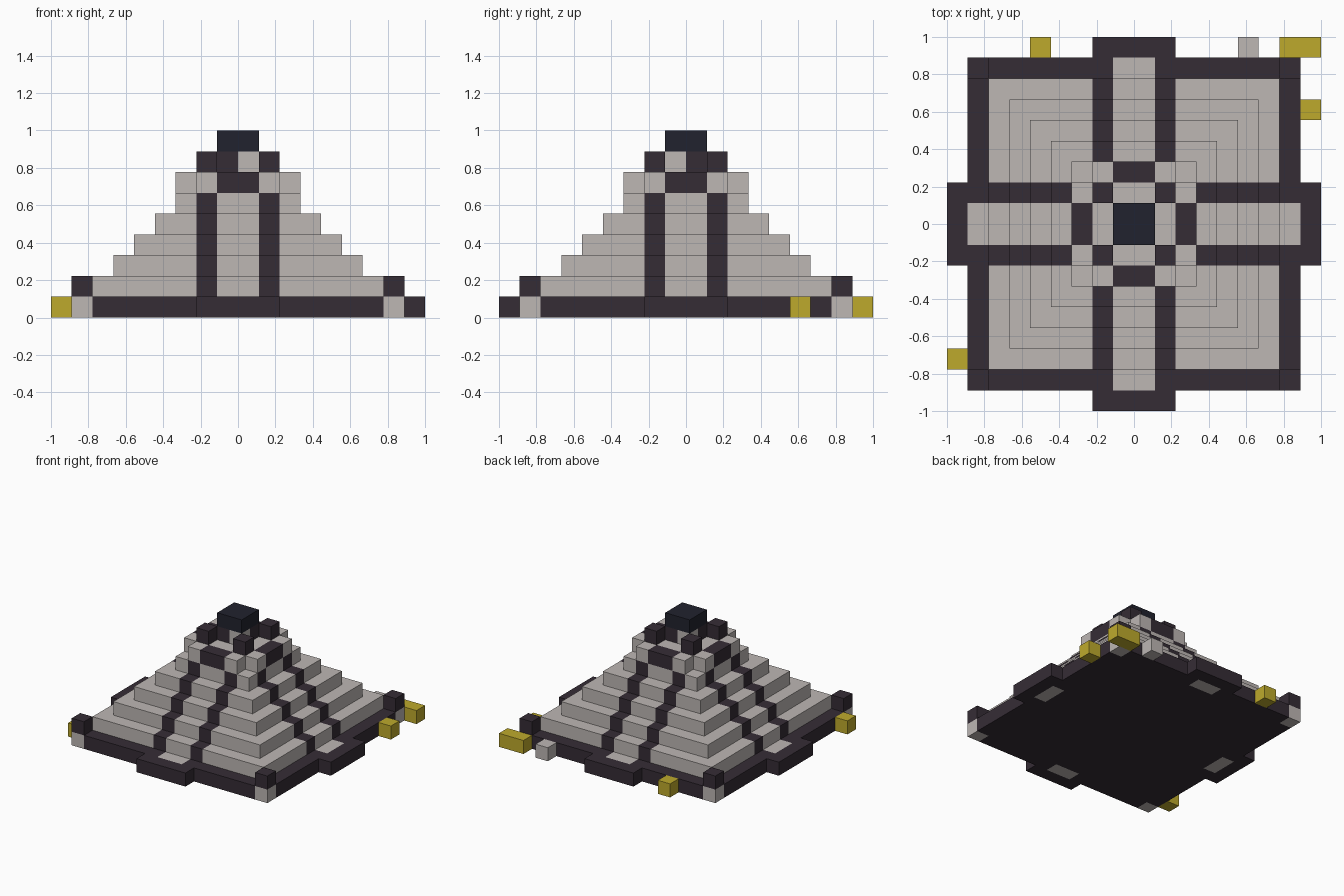
import bpy, bmesh
from mathutils import Vector

cube = bpy.data.objects.get("Cube")
if cube:
    bpy.data.objects.remove(cube, do_unlink=True)

U = 1 / 9  # one building block


def material(name, rgb):
    linear = [((c / 255 + 0.055) / 1.055) ** 2.4 for c in rgb] + [1]
    mat = bpy.data.materials.new(name)
    mat.use_nodes = True
    mat.diffuse_color = linear
    mat.node_tree.nodes["Principled BSDF"].inputs["Base Color"].default_value = linear
    return mat


STONE = material("pale stone", (189, 183, 180))
DARK = material("dark stone", (53, 44, 53))
NAVY = material("navy capstone", (33, 34, 46))
GOLD = material("gold", (190, 170, 44))


def block(name, low, high, mats, cuts=(), rule=None, open_bottom=False):
    """Box between two corners in block units, cut along x and y, coloured by rule(cx, cy)."""
    low, high = Vector(low), Vector(high)
    bm = bmesh.new()
    bmesh.ops.create_cube(bm, size=1)
    for v in bm.verts:
        v.co = (low + high) / 2 + v.co * (high - low)
    for axis in (Vector((1, 0, 0)), Vector((0, 1, 0))):
        for c in cuts:
            for s in (-c, c):
                bmesh.ops.bisect_plane(bm, geom=bm.verts[:] + bm.edges[:] + bm.faces[:],
                                       plane_co=axis * s, plane_no=axis)
    bm.normal_update()
    if open_bottom:
        hidden = [f for f in bm.faces if f.normal.z < -0.5]
        bmesh.ops.delete(bm, geom=hidden, context='FACES')
    if rule:
        for f in bm.faces:
            c = f.calc_center_median()
            f.material_index = int(rule(abs(c.x), abs(c.y)))
    bmesh.ops.scale(bm, vec=(U, U, U), verts=bm.verts)
    mesh = bpy.data.meshes.new(name)
    bm.to_mesh(mesh)
    bm.free()
    for m in mats:
        mesh.materials.append(m)
    obj = bpy.data.objects.new(name, mesh)
    bpy.context.collection.objects.link(obj)
    return obj


def four_sides(name, inner, outer, half, z, mats, cuts=(), rule=None):
    """Matching blocks on the four sides of the pyramid."""
    for side, s in (("left", 1), ("right", -1)):
        a, b = sorted((s * inner, s * outer))
        block(f"{side}_{name}", (a, -half, z), (b, half, z + 1), mats, cuts, rule)
    for side, s in (("back", 1), ("front", -1)):
        a, b = sorted((s * inner, s * outer))
        block(f"{side}_{name}", (-half, a, z), (half, b, z + 1), mats, cuts, rule)


# Base slab with pale corners and pale path ends
block("base_slab", (-8, -8, 0), (8, 8, 1), (DARK, STONE), (1, 7),
      lambda x, y: max(x, y) > 7 and (min(x, y) > 7 or min(x, y) < 1))
four_sides("landing", 8, 9, 2, 0, (DARK,))

# Stepped tiers with a dark pair of stair borders on every side
for level, half in enumerate((7, 6, 5, 4, 3), start=1):
    block(f"tier_{level}", (-half, -half, level), (half, half, level + 1), (STONE, DARK),
          (1, 2), lambda x, y: 1 < min(x, y) < 2, open_bottom=True)

# Upper terrace: square core with a lip per side, leaving notched corners
block("terrace_core", (-2, -2, 6), (2, 2, 7), (STONE,))
four_sides("terrace_lip", 2, 3, 2, 6, (STONE, DARK), (1,), lambda x, y: min(x, y) < 1)

# Corner posts on the base and on the terrace
for x in (-1, 1):
    for y in (-1, 1):
        tag = ("back" if y > 0 else "front") + ("_left" if x > 0 else "_right")
        for name, inner, z in (("base_post", 7, 1), ("shrine_post", 1, 7)):
            xs = sorted((x * inner, x * (inner + 1)))
            ys = sorted((y * inner, y * (inner + 1)))
            block(f"{tag}_{name}", (xs[0], ys[0], z), (xs[1], ys[1], z + 1), (DARK,))
        # Chequered shrine core
        x0, y0 = min(x, 0), min(y, 0)
        block(f"{tag}_shrine_core", (x0, y0, 7), (x0 + 1, y0 + 1, 8),
              (DARK if x == y else STONE,))

block("capstone", (-1, -1, 8), (1, 1, 9), (NAVY,))

# Loose blocks around the base
for name, x, y, width, mat in (("gold_block_front", -9, -7, 1, GOLD),
                               ("gold_block_back", -5, 8, 1, GOLD),
                               ("gold_block_side", 8, 5, 1, GOLD),
                               ("gold_bar", 7, 8, 2, GOLD),
                               ("stone_block", 5, 8, 1, STONE)):
    block(name, (x, y, 0), (x + width, y + 1, 1), (mat,))
